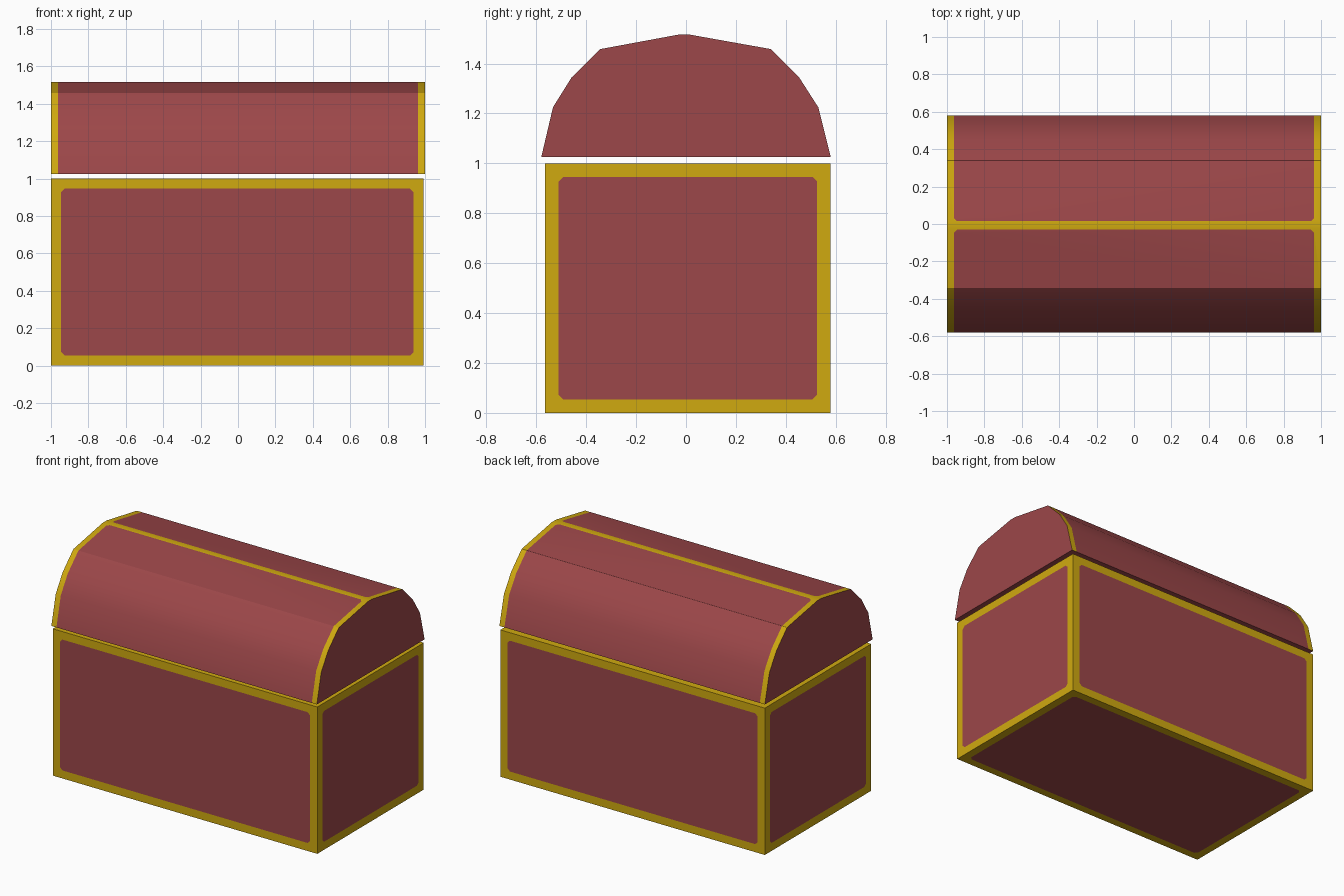
import bpy
import bmesh
import math
from mathutils import Vector

cube = bpy.data.objects.get("Cube")
if cube:
    bpy.data.objects.remove(cube, do_unlink=True)


def make_material(name, colour):
    mat = bpy.data.materials.new(name)
    mat.use_nodes = True
    mat.diffuse_color = colour
    mat.node_tree.nodes["Principled BSDF"].inputs["Base Color"].default_value = colour
    return mat


MATERIALS = [make_material("gold_trim", (0.63, 0.40, 0.005, 1)),
             make_material("red_panel", (0.335, 0.063, 0.067, 1))]
GOLD, RED = 0, 1


def finish(bm, name):
    mesh = bpy.data.meshes.new(name)
    bm.to_mesh(mesh)
    bm.free()
    for mat in MATERIALS:
        mesh.materials.append(mat)
    obj = bpy.data.objects.new(name, mesh)
    bpy.context.collection.objects.link(obj)
    return obj


def clip_corners(bm, face, corners, size):
    """Cut small gold triangles off the given corners of a red panel."""
    points = [v.co.copy() for v in face.verts]
    for i, point in enumerate(points):
        if not corners(point):
            continue
        to_next = (points[(i + 1) % len(points)] - point).normalized()
        to_prev = (points[i - 1] - point).normalized()
        before = set(bm.faces)
        bmesh.ops.bisect_plane(
            bm, geom=[face] + list(face.edges) + list(face.verts),
            plane_co=point + to_next * size, plane_no=to_next + to_prev)
        pieces = (set(bm.faces) - before) | {face}
        face = max(pieces, key=lambda f: f.calc_area())
        for piece in pieces:
            piece.material_index = RED if piece == face else GOLD


# Body: a box with a gold border around a red panel on every side
LOW, HIGH = Vector((-1, -0.565, 0)), Vector((0.993, 0.58, 1))
bm = bmesh.new()
bmesh.ops.create_cube(bm, size=1)
bmesh.ops.scale(bm, vec=HIGH - LOW, verts=bm.verts)
bmesh.ops.translate(bm, vec=(LOW + HIGH) / 2, verts=bm.verts)
panels = list(bm.faces)
bmesh.ops.inset_individual(bm, faces=panels, thickness=0.077)
for panel in panels:
    panel.material_index = RED
    clip_corners(bm, panel, lambda p: True, 0.018)
finish(bm, "chest_body")

# Lid: an arched profile swept along x
PROFILE = [(-0.58, 1.025), (-0.533, 1.225), (-0.458, 1.345), (-0.343, 1.458),
           (-0.03, 1.516), (0.015, 1.516), (0.34, 1.458), (0.453, 1.345),
           (0.53, 1.225), (0.58, 1.025)]
TRIM = 0.962
bm = bmesh.new()
end = bm.faces.new([bm.verts.new((-1, y, z)) for y, z in PROFILE])
swept = bmesh.ops.extrude_face_region(bm, geom=[end], use_keep_orig=True)
moved = [g for g in swept["geom"] if isinstance(g, bmesh.types.BMVert)]
bmesh.ops.translate(bm, vec=(2, 0, 0), verts=moved)
for x in (-TRIM, TRIM):
    bmesh.ops.bisect_plane(bm, geom=list(bm.verts) + list(bm.edges) + list(bm.faces),
                           plane_co=(x, 0, 0), plane_no=(1, 0, 0))
bmesh.ops.recalc_face_normals(bm, faces=bm.faces)

# Gold bands at both ends of the arch and along the ridge
ridge_panels = []
for face in bm.faces:
    centre = face.calc_center_median()
    arch = abs(face.normal.x) < 0.5 and face.normal.z > -0.5
    ridge = arch and centre.z > 1.51
    band = arch and abs(centre.x) > TRIM
    face.material_index = GOLD if ridge or band else RED
    face.smooth = arch
    if arch and not ridge and not band and face.normal.z > 0.9:
        ridge_panels.append(face)
for face in ridge_panels:
    clip_corners(bm, face, lambda p: p.z > 1.5, 0.016)

# Keep the strong creases of the arch sharp
for edge in bm.edges:
    edge.smooth = edge.calc_face_angle(0) < math.radians(30)
finish(bm, "chest_lid")
